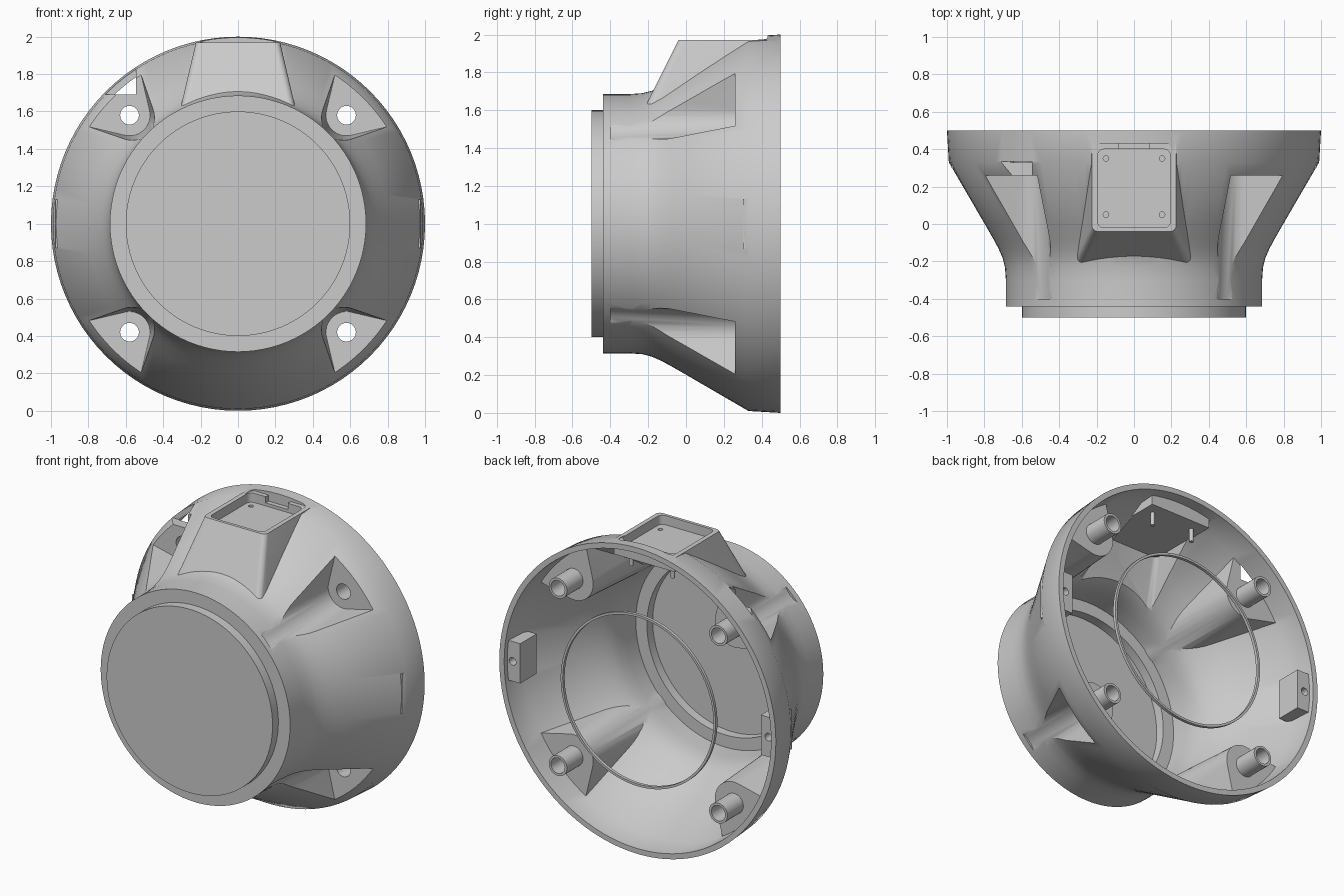
import bpy, bmesh, math
from mathutils import Vector

cube = bpy.data.objects.get("Cube")
if cube:
    bpy.data.objects.remove(cube)

grey = bpy.data.materials.new("light grey")
grey.use_nodes = True
COLOUR = (0.6, 0.6, 0.6, 1)
grey.diffuse_color = COLOUR
grey.node_tree.nodes["Principled BSDF"].inputs["Base Color"].default_value = COLOUR


def finish(name, bm):
    bmesh.ops.recalc_face_normals(bm, faces=bm.faces)
    mesh = bpy.data.meshes.new(name)
    bm.to_mesh(mesh)
    bm.free()
    mesh.materials.append(grey)
    ob = bpy.data.objects.new(name, mesh)
    bpy.context.collection.objects.link(ob)
    return ob


def lathe(name, profile, x=0, z=1, n=96):
    """Closed solid turned about the y direction from (y, radius) pairs."""
    bm = bmesh.new()
    rings = []
    for y, r in profile:
        angles = [2 * math.pi * i / n for i in range(n)]
        rings.append([bm.verts.new((x + r * math.cos(a), y, z + r * math.sin(a))) for a in angles])
    for a, b in zip(rings, rings[1:]):
        for i in range(n):
            j = (i + 1) % n
            bm.faces.new((a[i], a[j], b[j], b[i]))
    bm.faces.new(rings[0])
    bm.faces.new(rings[-1])
    return finish(name, bm)


def hull(name, points, bevel=0):
    bm = bmesh.new()
    verts = [bm.verts.new(p) for p in points]
    bmesh.ops.convex_hull(bm, input=verts)
    bmesh.ops.dissolve_limit(bm, angle_limit=0.01, verts=bm.verts, edges=bm.edges)
    if bevel:
        upright = [e for e in bm.edges if abs(e.verts[0].co.z - e.verts[1].co.z) > 0.04]
        bmesh.ops.bevel(bm, geom=upright, offset=bevel, segments=5, profile=0.5, affect='EDGES')
    return finish(name, bm)


def box(name, xs, ys, zs, bevel=0):
    return hull(name, [(x, y, z) for x in xs for y in ys for z in zs], bevel)


def boolean(target, tool, mode):
    mod = target.modifiers.new("cut", 'BOOLEAN')
    mod.operation, mod.solver, mod.object = mode, 'EXACT', tool
    with bpy.context.temp_override(object=target, active_object=target):
        bpy.ops.object.modifier_apply(modifier=mod.name)
    bpy.data.objects.remove(tool)


def pocket(sx, sz, grow, front, back):
    """Drafted corner pocket: rounded tip facing the axis, open outwards."""
    points = []
    for y, r in ((front, 0.15 + grow), (back, 0.11 + grow)):
        outline = [(0.58 + r * math.cos(math.radians(a)), 0.58 + r * math.sin(math.radians(a)))
                   for a in range(165, 286, 10)]
        side = 0.7 - r
        outline += [(1.1, side), (1.1, 1.1), (side, 1.1)]
        points += [(sx * u, y, 1 + sz * v) for u, v in outline]
    return hull("pocket", points)


def tower(name, inset, top):
    """Tapered block rising from the flare to the connector plate."""
    points = []
    for z, half, front in ((top, 0.225, -0.04), (1.5, 0.335, -0.275)):
        for s in (-1, 1):
            points += [(s * (half - inset), front + inset, z), (s * (half - inset), 0.45 - inset, z)]
    return hull(name, points, 0.03)


CORNERS = [(sx, sz) for sx in (-1, 1) for sz in (-1, 1)]
FLARE = [(-0.3, 0.685), (-0.23, 0.69), (-0.18, 0.703), (-0.13, 0.725),
         (-0.08, 0.752), (0, 0.798), (0.33, 0.99)]

# Outer form: turned bell plus connector tower
housing = lathe("housing", [(-0.5, 0.6), (-0.44, 0.6), (-0.44, 0.685)] + FLARE + [(0.5, 1.0)])
boolean(housing, tower("tower", 0, 1.97), 'UNION')
boolean(housing, box("top_flat", (-0.2, 0.2), (-0.1, 0.43), (1.97, 2.1), 0.03), 'DIFFERENCE')

# Hollow interior, leaving walls round the pockets and under the plate
cavity = lathe("cavity", [(-0.47, 0.57), (-0.41, 0.57), (-0.41, 0.65)]
               + [(y, r - 0.035) for y, r in FLARE] + [(0.55, 0.968)])
boolean(cavity, tower("tower_hollow", 0.03, 1.94), 'UNION')
for sx, sz in CORNERS:
    boolean(cavity, pocket(sx, sz, 0.03, -0.45, 0.33), 'DIFFERENCE')
boolean(cavity, box("plate", (-0.22, 0.22), (-0.1, 0.43), (1.875, 2.1)), 'DIFFERENCE')
boolean(housing, cavity, 'DIFFERENCE')

# Corner pockets with mounting tubes
for sx, sz in CORNERS:
    boolean(housing, pocket(sx, sz, 0, -0.4, 0.26), 'DIFFERENCE')
    x, z = sx * 0.58, 1 + sz * 0.58
    boolean(housing, lathe("tube", [(0.3, 0.066), (0.495, 0.066)], x, z, 32), 'UNION')
    boolean(housing, lathe("hole", [(0, 0.05), (0.6, 0.05)], x, z, 32), 'DIFFERENCE')

# Cable opening through one upper pocket
boolean(housing, box("cable_opening", (-0.85, -0.545), (0.15, 0.335), (1.69, 1.95)), 'DIFFERENCE')

# Screw pads inside the rim
for s in (-1, 1):
    boolean(housing, box("pad", (s * 0.87, s * 0.975), (0.3, 0.47), (0.87, 1.13)), 'UNION')
    boolean(housing, lathe("pad_hole", [(0.38, 0.025), (0.6, 0.025)], s * 0.925, 1, 20), 'DIFFERENCE')

# Connector recess with rear and front slots
boolean(housing, box("recess", (-0.195, 0.195), (-0.02, 0.4), (1.91, 2.1), 0.035), 'DIFFERENCE')
boolean(housing, box("slot", (-0.08, 0.08), (0.36, 0.43), (1.93, 2.1)), 'DIFFERENCE')


def upright_rod(name, x, y, z0, z1, r):
    bm = bmesh.new()
    bmesh.ops.create_cone(bm, cap_ends=True, segments=16, radius1=r, radius2=r, depth=z1 - z0)
    bmesh.ops.translate(bm, verts=bm.verts, vec=Vector((x, y, (z0 + z1) / 2)))
    return finish(name, bm)


for x in (-0.15, 0.15):
    for y in (0.05, 0.35):
        boolean(housing, upright_rod("screw_hole", x, y, 1.89, 2.1, 0.015), 'DIFFERENCE')
parts = [housing]
for x in (-0.15, 0.15):
    parts.append(upright_rod("plate_pin", x, 0.35, 1.79, 1.88, 0.013))

# Thin retaining ring at the open back
ring = lathe("retaining_ring", [(0.475, 0.56), (0.495, 0.56)])
boolean(ring, lathe("ring_bore", [(0.4, 0.545), (0.6, 0.545)]), 'DIFFERENCE')
parts.append(ring)

bpy.ops.object.select_all(action='DESELECT')
for ob in parts:
    ob.select_set(True)
bpy.context.view_layer.objects.active = housing
bpy.ops.object.shade_smooth_by_angle(angle=math.radians(30))
